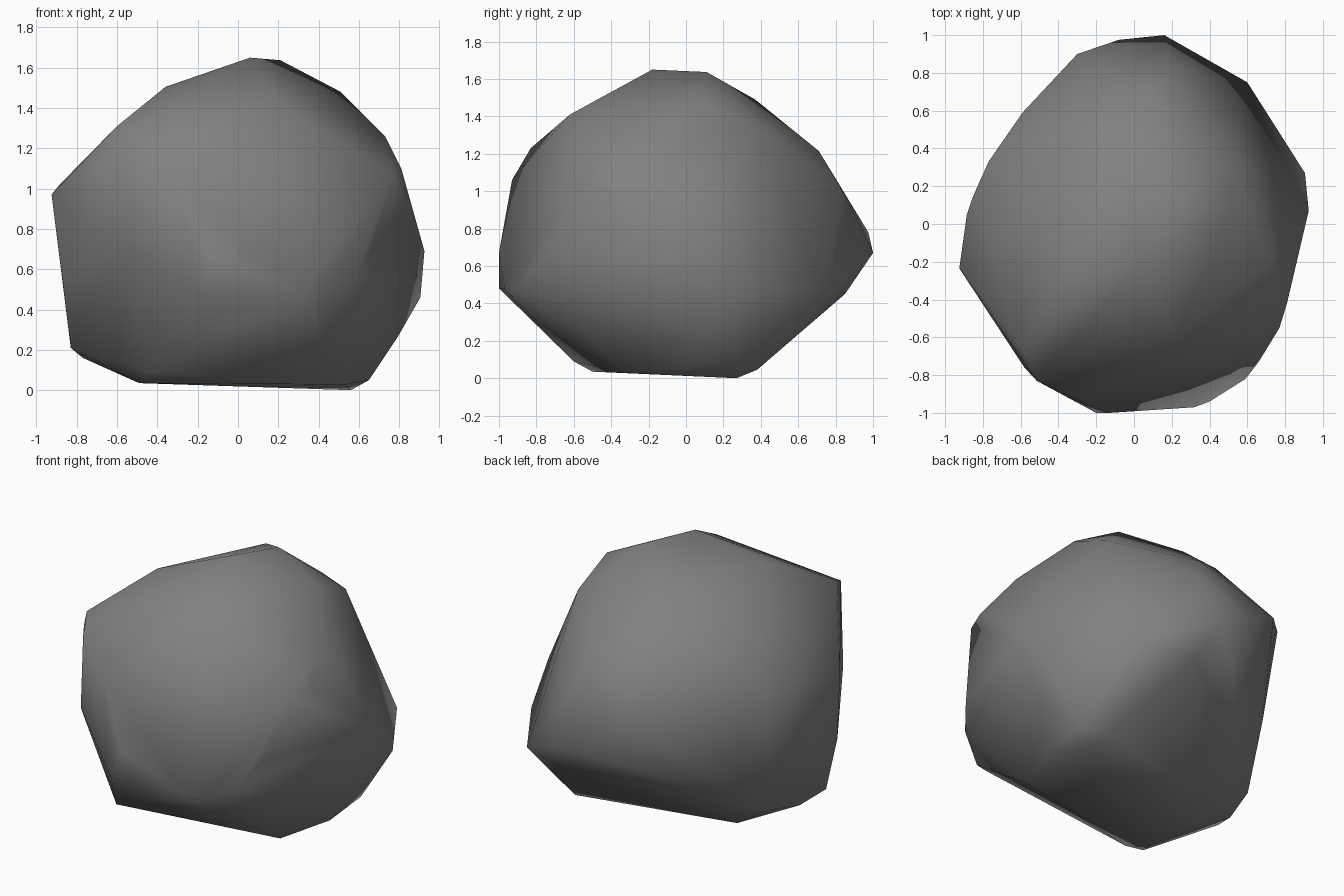
import bpy, bmesh

# Boulder: the convex hull of its main corners, listed by region
corners = [
    # crown
    (0.06, -0.18, 1.65), (0.21, 0.11, 1.637), (-0.06, 0.37, 1.49),
    (-0.36, -0.30, 1.505), (0.51, 0.07, 1.48), (0.22, -0.62, 1.41),
    (-0.20, 0.50, 1.37), (0.73, -0.19, 1.26), (0.51, 0.36, 1.355),
    (0.10, 0.71, 1.215),
    # front
    (-0.515, -0.83, 1.23), (-0.60, -0.67, 1.31), (-0.30, -0.93, 1.06),
    (-0.13, -1.0, 0.67), (-0.20, -1.0, 0.48), (-0.58, -0.76, 0.73),
    (0.32, -0.97, 0.48), (0.40, -0.94, 0.47), (0.59, -0.82, 0.57),
    (0.66, -0.73, 0.69),
    # right
    (0.77, -0.55, 1.075), (0.81, -0.42, 1.10), (0.925, 0.07, 0.69),
    (0.905, 0.27, 0.46), (0.79, 0.10, 0.26),
    # back
    (0.60, 0.75, 0.47), (0.16, 1.0, 0.67), (-0.08, 0.975, 0.78),
    (-0.30, 0.90, 0.90), (0.20, 0.82, 1.03), (0.25, 0.85, 0.45),
    # left
    (-0.925, -0.235, 0.97), (-0.885, 0.05, 1.02), (-0.855, 0.14, 1.05),
    (-0.77, 0.33, 1.10), (-0.59, 0.59, 1.05), (-0.868, -0.29, 0.52),
    (-0.62, 0.42, 0.54),
    (-0.83, -0.23, 0.21), (-0.77, -0.05, 0.16), (-0.71, 0.18, 0.20),
    # underside
    (-0.49, -0.50, 0.035), (-0.44, -0.60, 0.09), (0.53, -0.33, 0.028),
    (0.65, 0.0, 0.05), (0.66, 0.30, 0.09), (0.52, 0.38, 0.045),
    (0.56, 0.27, 0.0), (-0.46, 0.14, 0.035),
]

bm = bmesh.new()
for c in corners:
    bm.verts.new(c)
bmesh.ops.convex_hull(bm, input=bm.verts[:])
loose = [v for v in bm.verts if not v.link_faces]
bmesh.ops.delete(bm, geom=loose, context='VERTS')
bmesh.ops.recalc_face_normals(bm, faces=bm.faces[:])

# Smooth shading all over, softening the facets
for f in bm.faces:
    f.smooth = True

mesh = bpy.data.meshes.new("boulder")
bm.to_mesh(mesh)
bm.free()

stone = bpy.data.materials.new("grey stone")
stone.diffuse_color = (0.22, 0.22, 0.22, 1)
mesh.materials.append(stone)

boulder = bpy.data.objects.new("boulder", mesh)
bpy.context.collection.objects.link(boulder)
